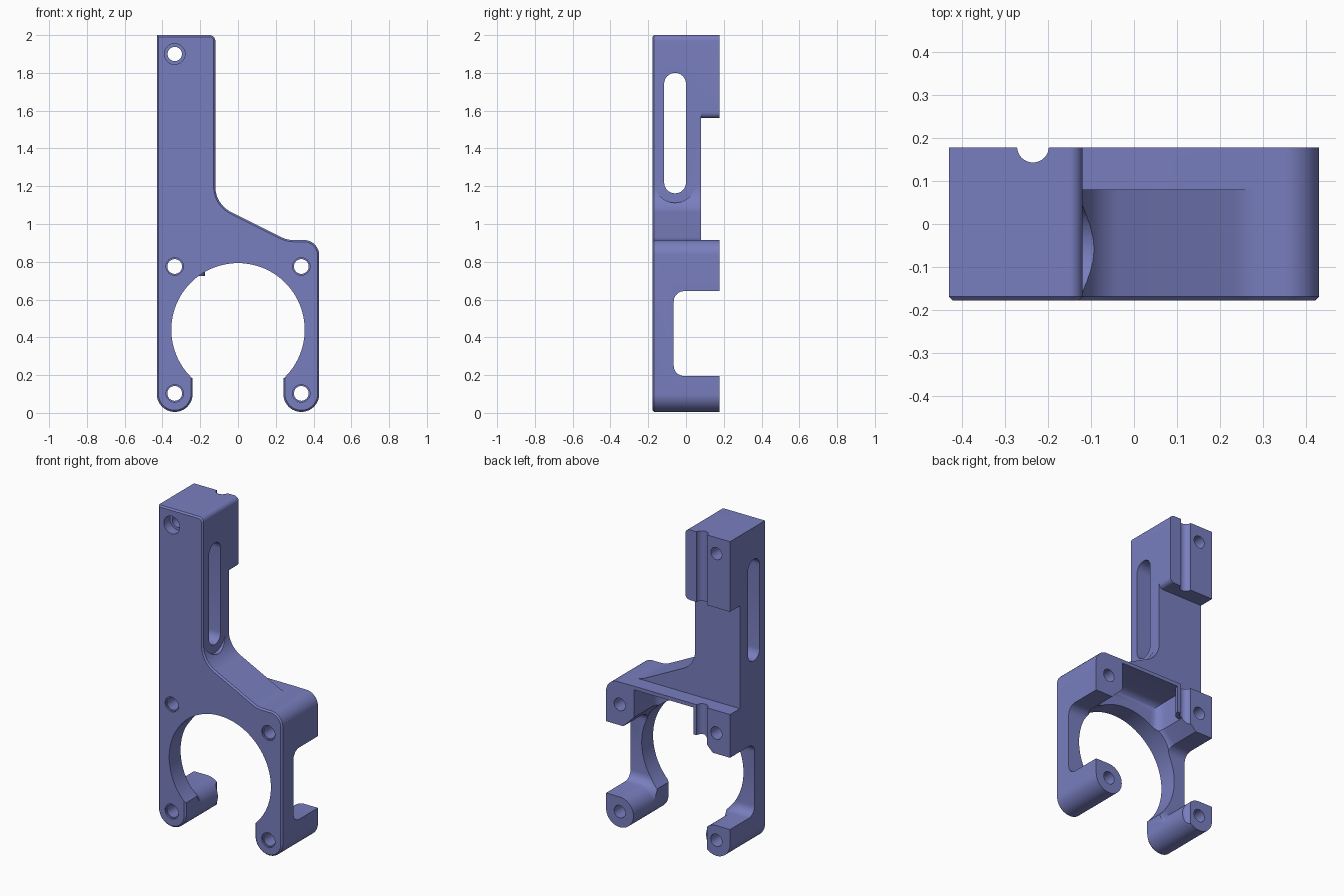
import bpy, bmesh, math
from mathutils import Vector

if "Cube" in bpy.data.objects:
    bpy.data.objects.remove(bpy.data.objects["Cube"])

FRONT, BACK = -0.178, 0.178
mat = bpy.data.materials.new("slate_blue")
mat.diffuse_color = (0.19, 0.21, 0.52, 1)
mat.use_nodes = True
mat.node_tree.nodes["Principled BSDF"].inputs["Base Color"].default_value = mat.diffuse_color


def arc(cx, cz, r, a0, a1, n=12):
    return [(cx + r * math.cos(math.radians(a0 + (a1 - a0) * i / n)),
             cz + r * math.sin(math.radians(a0 + (a1 - a0) * i / n))) for i in range(n + 1)]


def fillet(p0, p1, p2, r, n=10):
    """Rounded corner at p1."""
    p0, p1, p2 = Vector(p0), Vector(p1), Vector(p2)
    a, b = (p0 - p1).normalized(), (p2 - p1).normalized()
    half = a.angle(b) / 2
    c = p1 + (a + b).normalized() * (r / math.sin(half))
    s, e = p1 + a * r / math.tan(half) - c, p1 + b * r / math.tan(half) - c
    return [tuple(c + s.lerp(e, i / n).normalized() * r) for i in range(n + 1)]


def prism(name, pts, lo, hi, axis="y", bevel=0.0, segments=1):
    """Extrude a 2D outline along an axis; optionally bevel the low end."""
    place = {"y": lambda p, d: (p[0], d, p[1]),
             "x": lambda p, d: (d, p[0], p[1]),
             "z": lambda p, d: (p[0], p[1], d)}[axis]
    # drop repeated points
    pts = [p for i, p in enumerate(pts) if math.dist(p, pts[i - 1]) > 1e-5]
    bm = bmesh.new()
    low = [bm.verts.new(place(p, lo)) for p in pts]
    high = [bm.verts.new(place(p, hi)) for p in pts]
    face = bm.faces.new(low)
    bm.faces.new(high[::-1])
    for i in range(len(pts)):
        j = (i + 1) % len(pts)
        bm.faces.new((low[j], low[i], high[i], high[j]))
    bmesh.ops.recalc_face_normals(bm, faces=bm.faces[:])
    if bevel:
        bmesh.ops.bevel(bm, geom=list(face.edges), offset=bevel, segments=segments,
                        profile=0.5, affect="EDGES", clamp_overlap=False)
    me = bpy.data.meshes.new(name)
    bm.to_mesh(me)
    bm.free()
    ob = bpy.data.objects.new(name, me)
    bpy.context.collection.objects.link(ob)
    return ob


def disc(name, c, r, lo, hi, axis="y", n=32):
    return prism(name, arc(c[0], c[1], r, 0, 360, n)[:-1], lo, hi, axis)


def cut(ob, cutter):
    m = ob.modifiers.new("cut", "BOOLEAN")
    m.operation, m.solver, m.object = "DIFFERENCE", "EXACT", cutter
    bpy.context.view_layer.objects.active = ob
    bpy.ops.object.modifier_apply(modifier=m.name)
    bpy.data.objects.remove(cutter)


def slot(name, y, z0, z1, r, x0, x1):
    return prism(name, arc(y, z1, r, 0, 180) + arc(y, z0, r, 180, 360), x0, x1, "x")


# main body: column, sloped shoulder and two legs
outline = [(-0.43, 2.0)]
outline += fillet((-0.43, 2), (-0.12, 2), (-0.12, 1.5), 0.03)
outline += fillet((-0.12, 1.5), (-0.12, 1.105), (0.26, 0.915), 0.15)
outline += fillet((-0.12, 1.105), (0.26, 0.915), (0.43, 0.915), 0.14)
outline += fillet((0.26, 0.915), (0.43, 0.915), (0.43, 0.3), 0.08)
outline += arc(0.335, 0.1, 0.095, 0, -180, 20)
outline += [(0.24, 0.25), (-0.24, 0.25)]
outline += arc(-0.335, 0.1, 0.095, 0, -180, 20)
body = prism("motor_bracket", outline, FRONT, BACK, "y", 0.009)

# relief behind the column, leaving the upper clamp block
relief = [(-1, 0.916), (1, 0.916), (1, 1.59)] + arc(-0.15, 1.59, 0.03, 0, -90, 6) + [(-1, 1.56)]
cut(body, prism("relief_cutter", relief, 0.08, 1))

# motor pocket, filleted at its floor, leaving corner bosses and round posts
half = [(0.24, -1)] + arc(0.335, 0.1, 0.095, 180, 90, 10) + [
    (1, 0.195), (1, 0.645), (0.31, 0.645), (0.235, 0.72), (0.235, 0.893)]
pocket = prism("pocket_cutter", half + [(-x, z) for x, z in half[::-1]],
               -0.065, 1, "y", 0.055, 5)
cut(pocket, disc("rod_sleeve", (-0.235, BACK), 0.06, 0.725, 1.2, "z"))
cut(body, pocket)

# round motor opening through the front plate
cut(body, disc("bore_cutter", (0, 0.44), 0.353, -1, 0.0, "y", 96))

# rod groove down the back
cut(body, disc("groove_cutter", (-0.235, BACK + 0.002), 0.037, -0.5, 2.5, "z"))

# long slot through the column and its clearance in the lower fillet
cut(body, slot("slot_cutter", -0.058, 1.22, 1.742, 0.058, -1, 1))
cut(body, slot("clearance_cutter", -0.058, 1.22, 1.742, 0.108, -0.1195, 1))

# screw holes with shallow counterbores
for x in (-0.335, 0.335):
    for z in (0.103, 0.775):
        cut(body, disc("screw_cutter", (x, z), 0.039, -1, 1))
        cut(body, disc("rim_cutter", (x, z), 0.046, -1, FRONT + 0.01))
cut(body, disc("screw_cutter", (-0.335, 1.9), 0.038, -1, 1))
cut(body, disc("counterbore_cutter", (-0.335, 1.9), 0.055, -1, FRONT + 0.06))

# finish
body.data.materials.clear()
body.data.materials.append(mat)
for p in body.data.polygons:
    p.material_index = 0
bpy.ops.object.select_all(action="DESELECT")
body.select_set(True)
bpy.context.view_layer.objects.active = body
bpy.ops.object.shade_smooth_by_angle(angle=math.radians(30))
